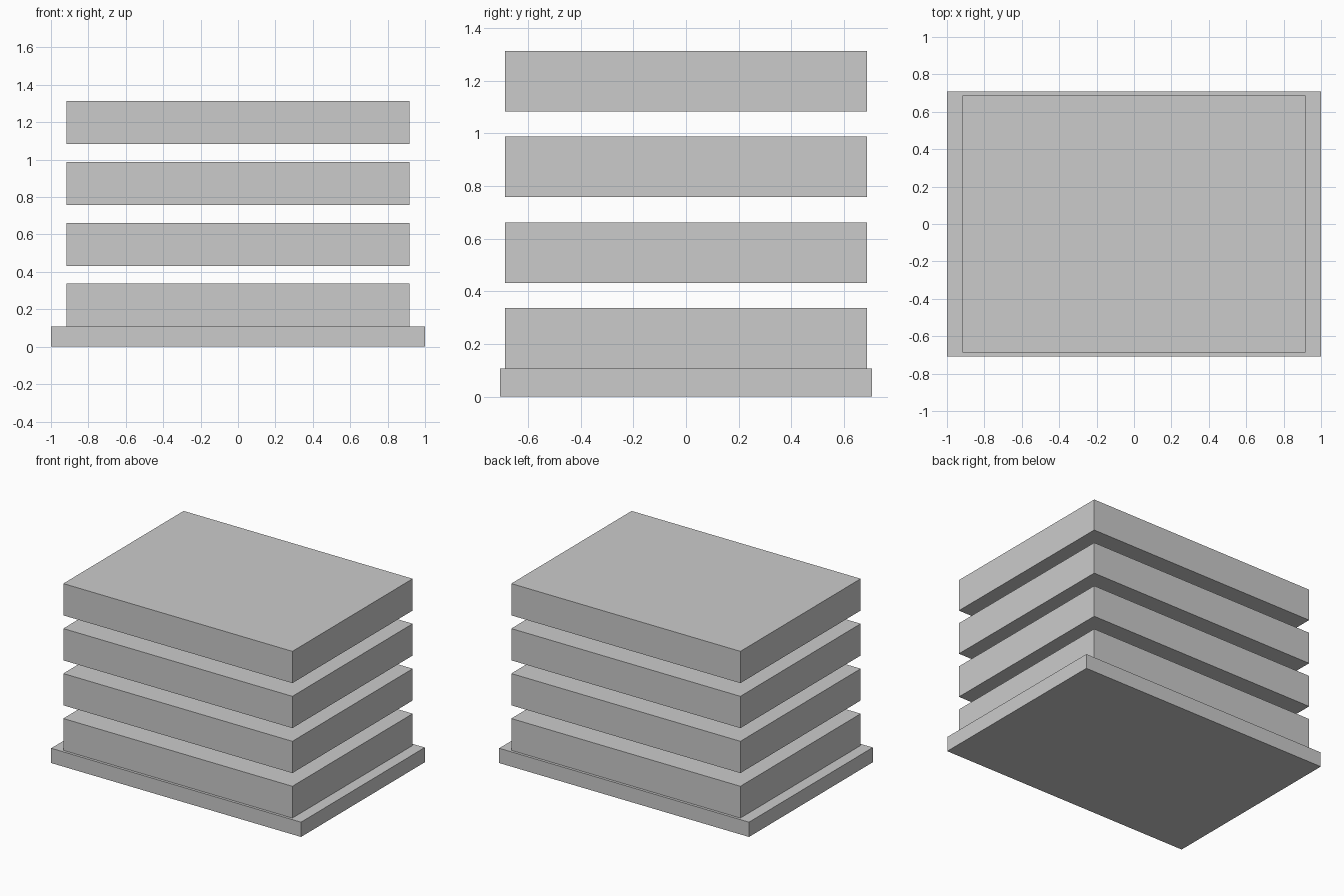
import bpy

if "Cube" in bpy.data.objects:
    bpy.data.objects.remove(bpy.data.objects["Cube"])


def box(name, width, depth, bottom, height):
    bpy.ops.mesh.primitive_cube_add(size=1, location=(0, 0, bottom + height / 2))
    obj = bpy.context.object
    obj.name = name
    obj.scale = (width, depth, height)
    bpy.ops.object.transform_apply(location=False, rotation=False, scale=True)
    return obj


BASE_HEIGHT = 0.107
SLAB_HEIGHT = 0.23
SLAB_PITCH = 0.3255

# Wide base plate
box("base_plate", 2.0, 1.415, 0, BASE_HEIGHT)

# Four evenly spaced slabs, the lowest resting on the base
for i in range(4):
    box(f"slab_{i + 1}", 1.834, 1.376, BASE_HEIGHT + i * SLAB_PITCH, SLAB_HEIGHT)
